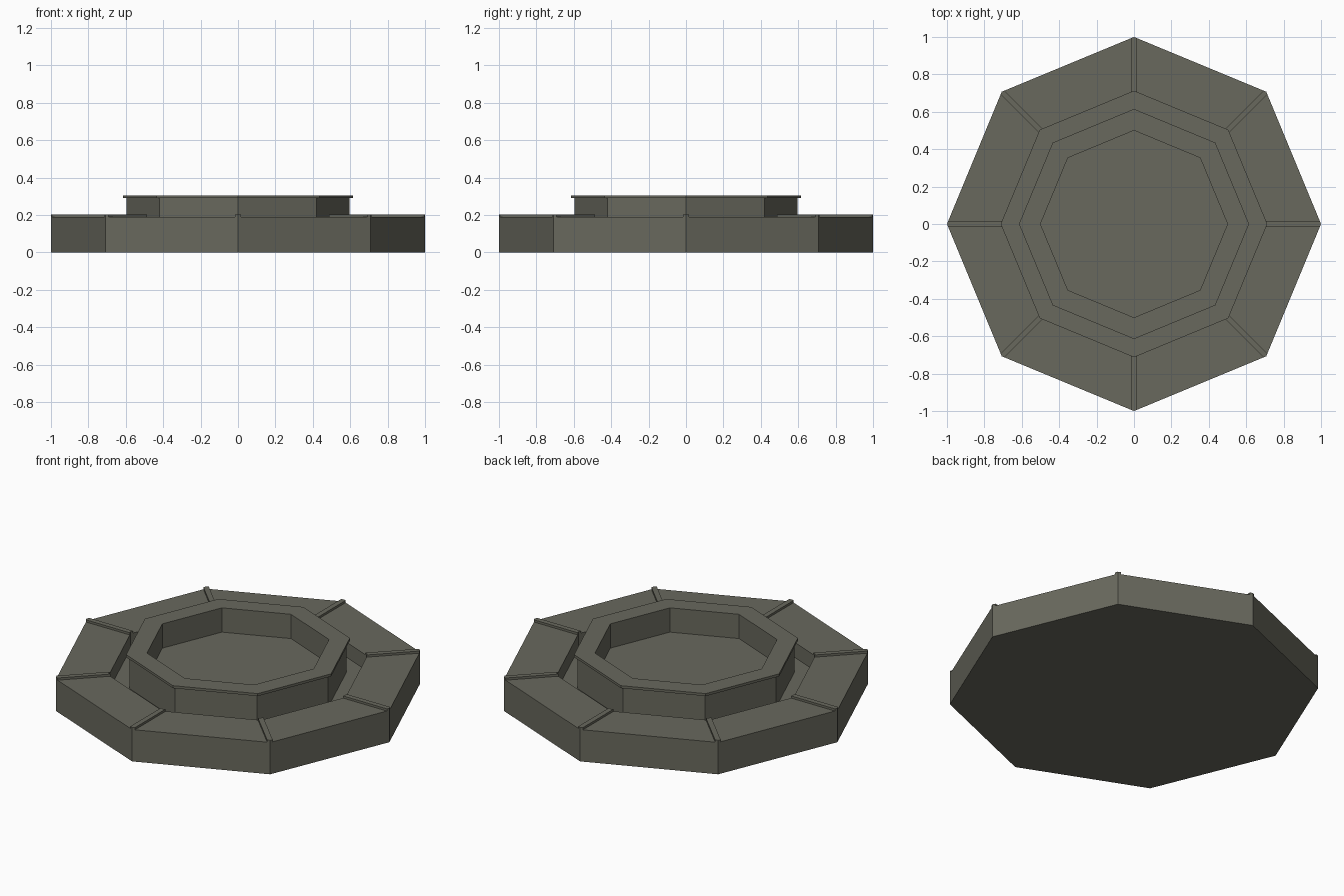
import bpy
from math import cos, sin, tan, pi

if "Cube" in bpy.data.objects:
    bpy.data.objects.remove(bpy.data.objects["Cube"])

SIDES = 8
stone = bpy.data.materials.new("stone")
stone.diffuse_color = (0.14, 0.14, 0.11, 1)
stone.use_nodes = True
stone.node_tree.nodes["Principled BSDF"].inputs["Base Color"].default_value = stone.diffuse_color


def make(name, verts, faces):
    mesh = bpy.data.meshes.new(name)
    mesh.from_pydata(verts, [], faces)
    mesh.materials.append(stone)
    obj = bpy.data.objects.new(name, mesh)
    bpy.context.collection.objects.link(obj)
    return obj


def octagon_turn(name, profile, closed):
    """Sweep an (r, z) profile around eight corners; open ends get caps."""
    n = len(profile)
    verts = [(r * cos(2 * pi * i / SIDES), r * sin(2 * pi * i / SIDES), z)
             for i in range(SIDES) for r, z in profile]
    faces = []
    for i in range(SIDES):
        a, b = i * n, ((i + 1) % SIDES) * n
        for k in range(n if closed else n - 1):
            m = (k + 1) % n
            faces.append((a + k, b + k, b + m, a + m))
    if not closed:
        faces.append([i * n for i in reversed(range(SIDES))])
        faces.append([i * n + n - 1 for i in range(SIDES)])
    return make(name, verts, faces)


# Base with outer bench, sunken channel, inner basin wall and basin floor
octagon_turn("fountain_base", [
    (1.0, 0), (1.0, 0.19), (0.71, 0.19), (0.71, 0.10), (0.595, 0.10),
    (0.595, 0.29), (0.5, 0.29), (0.5, 0.16)], False)

# Overhanging coping on the basin wall
octagon_turn("basin_coping", [
    (0.615, 0.29), (0.615, 0.305), (0.5, 0.305), (0.5, 0.29)], True)

# Raised strips covering the bench corners, with ends following the octagon
half = 0.015
slant = half * tan(pi / 8)
outline = [(0.71 - slant, -half), (1 - slant, -half), (1, 0),
           (1 - slant, half), (0.71 - slant, half), (0.71, 0)]
m = len(outline)
for i in range(SIDES):
    verts = [(x, y, z) for z in (0.185, 0.203) for x, y in outline]
    faces = [list(reversed(range(m))), list(range(m, 2 * m))]
    faces += [(k, (k + 1) % m, (k + 1) % m + m, k + m) for k in range(m)]
    strip = make(f"corner_strip_{i + 1}", verts, faces)
    strip.rotation_euler.z = 2 * pi * i / SIDES
